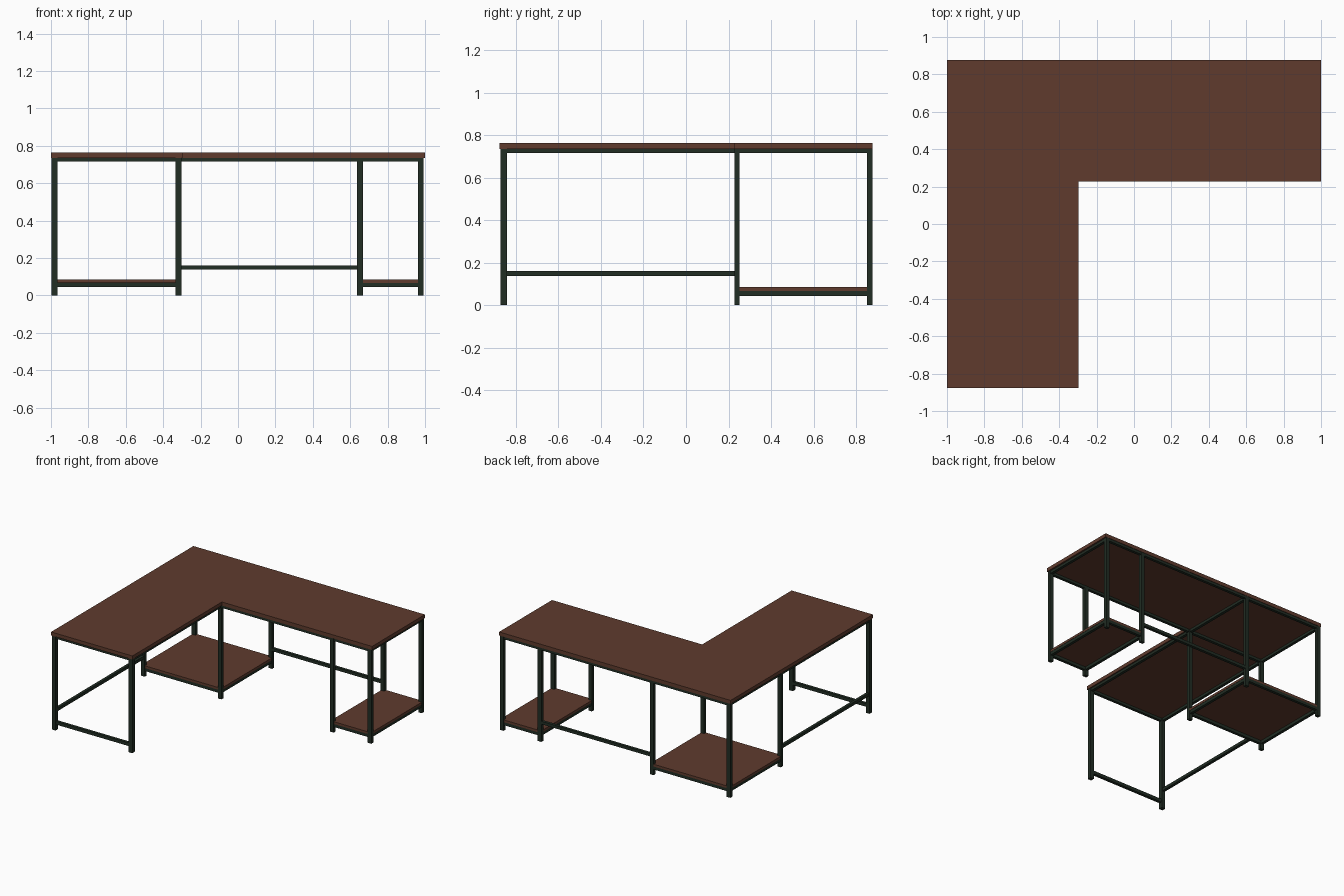
import bpy, bmesh

cube = bpy.data.objects.get("Cube")
if cube:
    bpy.data.objects.remove(cube, do_unlink=True)


def material(name, rgb):
    m = bpy.data.materials.new(name)
    m.use_nodes = True
    m.diffuse_color = (*rgb, 1)
    m.node_tree.nodes["Principled BSDF"].inputs["Base Color"].default_value = (*rgb, 1)
    return m


wood = material("brown wood", (0.115, 0.044, 0.027))
metal = material("dark green metal", (0.015, 0.026, 0.017))


def prism(name, outline, z0, z1, mat):
    """Extrude a flat outline from z0 to z1."""
    bm = bmesh.new()
    face = bm.faces.new([bm.verts.new((x, y, z0)) for x, y in outline])
    ext = bmesh.ops.extrude_face_region(bm, geom=[face])
    for v in ext["geom"]:
        if isinstance(v, bmesh.types.BMVert):
            v.co.z = z1
    bmesh.ops.recalc_face_normals(bm, faces=bm.faces)
    mesh = bpy.data.meshes.new(name)
    bm.to_mesh(mesh)
    bm.free()
    mesh.materials.append(mat)
    ob = bpy.data.objects.new(name, mesh)
    bpy.context.collection.objects.link(ob)
    return ob


def box(name, x0, x1, y0, y1, z0, z1, mat=metal):
    return prism(name, [(x0, y0), (x1, y0), (x1, y1), (x0, y1)], z0, z1, mat)


# Main dimensions
TOP, UNDER = 0.763, 0.735
LEG_X, LEG_Y = 0.031, 0.025
A, B, C, D = -0.981, -0.318, 0.652, 0.977       # leg rows along x
FRONT, MID, BACK = -0.857, 0.24, 0.864          # leg rows along y
RAIL = 0.022

# L-shaped desk top
prism("desk_top", [(-1, -0.878), (-0.298, -0.878), (-0.298, 0.226),
                   (1, 0.226), (1, 0.878), (-1, 0.878)], UNDER, TOP, wood)

# Legs
for row, y in (("front", FRONT), ("middle", MID), ("back", BACK)):
    for i, x in enumerate((A, B) if row == "front" else (A, B, C, D)):
        h = LEG_X / 2 if row == "front" else LEG_Y / 2
        box(f"{row}_leg_{i + 1}", x - LEG_X / 2, x + LEG_X / 2, y - h, y + h, 0, UNDER)


def rail_x(name, x0, x1, y, z0, z1):
    box(name, x0, x1, y - RAIL / 2, y + RAIL / 2, z0, z1)


def rail_y(name, x, y0, y1, z0, z1):
    box(name, x - RAIL / 2, x + RAIL / 2, y0, y1, z0, z1)


# Rails under the desk top
upper = (0.715, UNDER)
rail_x("upper_front_rail", A, B, FRONT, *upper)
rail_x("upper_middle_rail", A, D, MID, *upper)
rail_x("upper_back_rail", A, D, BACK, *upper)
rail_y("upper_right_rail", A, FRONT, BACK, *upper)
rail_y("upper_inner_rail", B, FRONT, BACK, *upper)
rail_y("upper_left_rail", D, MID, BACK, *upper)

# Low stretchers
rail_x("front_stretcher", A, B, FRONT, 0.045, 0.07)
rail_x("back_stretcher", B, C, BACK, 0.138, 0.161)
rail_y("side_stretcher", A, FRONT, MID, 0.138, 0.161)

# Low shelves on their rail frames
for name, x0, x1 in (("corner_shelf", A, B), ("end_shelf", C, D)):
    low = (0.044, 0.067)
    rail_x(name + "_front_rail", x0, x1, MID, *low)
    rail_x(name + "_back_rail", x0, x1, BACK, *low)
    rail_y(name + "_right_rail", x0, MID, BACK, *low)
    rail_y(name + "_left_rail", x1, MID, BACK, *low)
    box(name, x0 - 0.013, x1 + 0.013, MID - 0.011, BACK + 0.011, 0.067, 0.085, wood)
